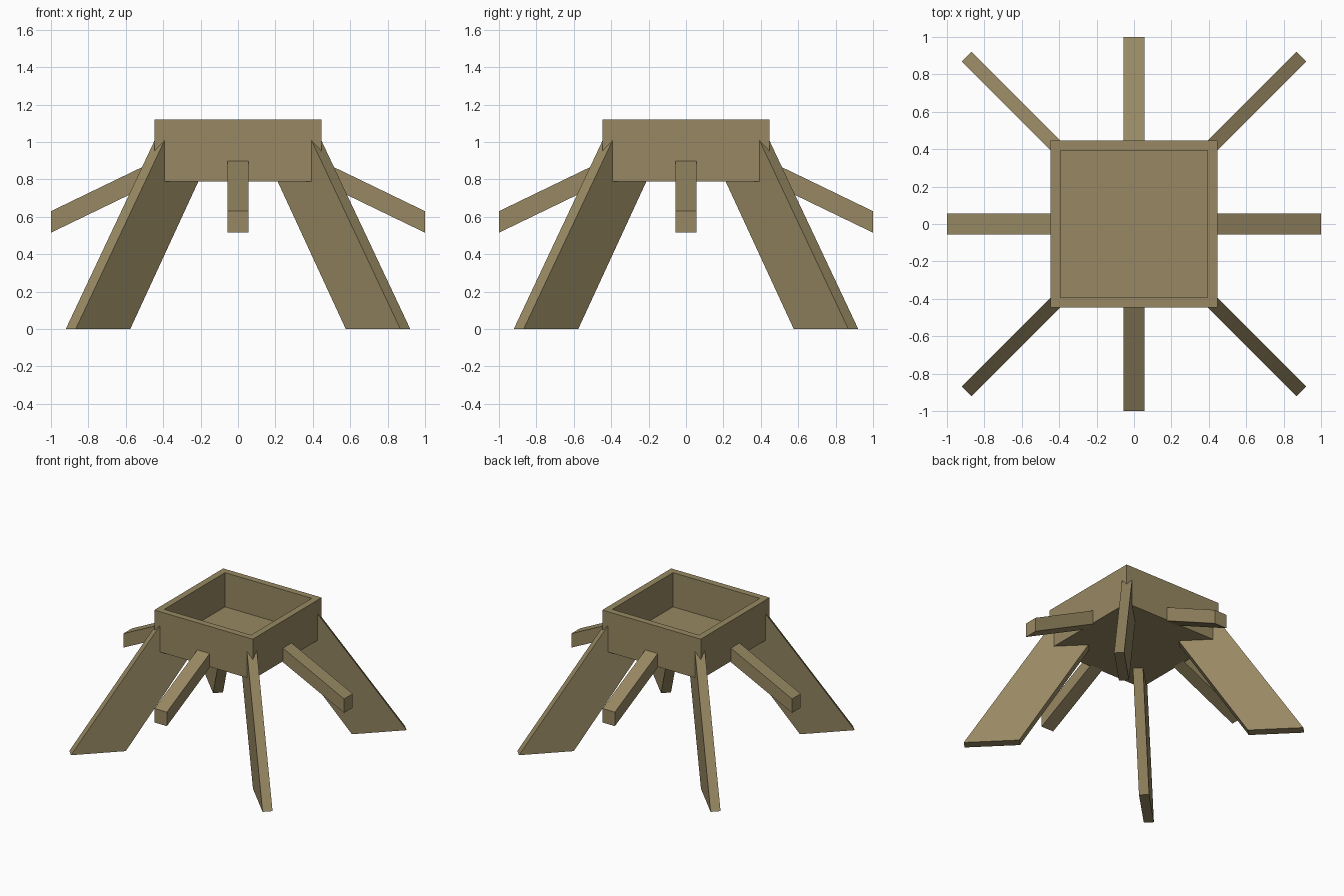
import bpy, bmesh, math
from mathutils import Matrix

if "Cube" in bpy.data.objects:
    bpy.data.objects.remove(bpy.data.objects["Cube"])

wood = bpy.data.materials.new("weathered wood")
wood.diffuse_color = (0.314, 0.25, 0.125, 1)
wood.use_nodes = True
wood.node_tree.nodes["Principled BSDF"].inputs["Base Color"].default_value = wood.diffuse_color


def finish(bm, name):
    bmesh.ops.recalc_face_normals(bm, faces=bm.faces)
    me = bpy.data.meshes.new(name)
    bm.to_mesh(me)
    bm.free()
    me.materials.append(wood)
    ob = bpy.data.objects.new(name, me)
    bpy.context.collection.objects.link(ob)
    return ob


def plank(name, profile, thickness, angle):
    """Extrude a (radius, z) profile sideways, then turn it about z."""
    bm = bmesh.new()
    face = bm.faces.new([bm.verts.new((r, -thickness / 2, z)) for r, z in profile])
    side = bmesh.ops.extrude_face_region(bm, geom=[face])["geom"]
    bmesh.ops.translate(bm, vec=(0, thickness, 0),
                        verts=[v for v in side if isinstance(v, bmesh.types.BMVert)])
    bmesh.ops.rotate(bm, verts=bm.verts, matrix=Matrix.Rotation(angle, 3, 'Z'))
    return finish(bm, name)


# Open box: a block whose top is inset and pushed down
half, bottom, top, wall, depth = 0.446, 0.79, 1.12, 0.075, 0.28
bm = bmesh.new()
bmesh.ops.create_cube(bm, size=1, matrix=Matrix.Translation((0, 0, (bottom + top) / 2))
                      @ Matrix.Diagonal((2 * half, 2 * half, top - bottom, 1)))
lid = max(bm.faces, key=lambda f: f.calc_center_median().z)
bmesh.ops.inset_region(bm, faces=[lid], thickness=wall)
floor = bmesh.ops.extrude_face_region(bm, geom=[lid])["geom"]
bmesh.ops.translate(bm, vec=(0, 0, -depth),
                    verts=[v for v in floor if isinstance(v, bmesh.types.BMVert)])
if lid.is_valid:
    bmesh.ops.delete(bm, geom=[lid], context='FACES_ONLY')
finish(bm, "open_box")

# Four splayed corner legs, ending inside the box corner walls and floor
leg = [(1.265, 0), (0.572, 1.04), (0.56, 0.82), (0.317, 0.82), (0.852, 0)]
for i in range(4):
    plank(f"corner_leg_{i + 1}", leg, 0.075, math.radians(45 + 90 * i))

# Four drooping arms, one from the middle of each wall
arm = [(1.0, 0.515), (1.0, 0.63), (0.4, 0.92), (0.4, 0.805)]
for i in range(4):
    plank(f"side_arm_{i + 1}", arm, 0.112, math.radians(90 * i))
